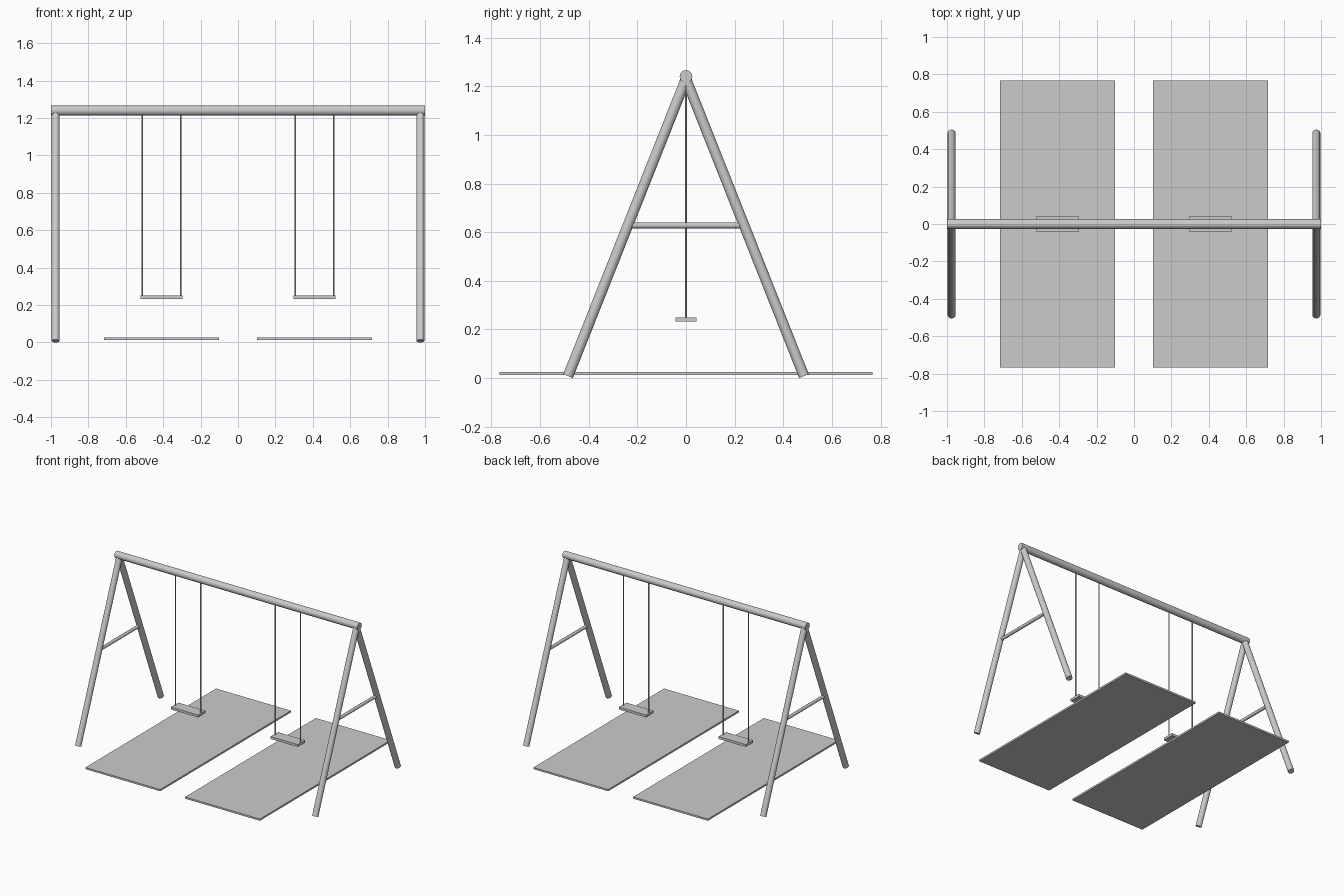
import bpy
from mathutils import Vector

cube = bpy.data.objects.get("Cube")
if cube:
    bpy.data.objects.remove(cube, do_unlink=True)

# One plain grey for the whole set
grey = bpy.data.materials.new("light_grey")
grey.use_nodes = True
colour = (0.6, 0.6, 0.6, 1)
grey.diffuse_color = colour
grey.node_tree.nodes["Principled BSDF"].inputs["Base Color"].default_value = colour


def finish(name):
    obj = bpy.context.object
    obj.name = name
    obj.data.materials.append(grey)
    return obj


def tube(name, start, end, radius, sides=16):
    """Straight round bar between two points."""
    a, b = Vector(start), Vector(end)
    bpy.ops.mesh.primitive_cylinder_add(
        vertices=sides, radius=radius, depth=(b - a).length, location=(a + b) / 2,
        rotation=(b - a).to_track_quat('Z', 'Y').to_euler())
    return finish(name)


def box(name, centre, size):
    bpy.ops.mesh.primitive_cube_add(size=1, location=centre)
    obj = finish(name)
    obj.scale = size
    return obj


# Top beam
beam_z = 1.24
tube("top_beam", (-1, 0, beam_z), (1, 0, beam_z), 0.026)

for side, s in (("left", 1), ("right", -1)):
    # A-frame: two splayed legs and a cross bar
    x = s * 0.975
    for end, d in (("front", -1), ("back", 1)):
        tube(f"{side}_{end}_leg", (x, d * 0.485, 0.008), (x, 0, beam_z - 0.01), 0.0215)
    tube(f"{side}_cross_bar", (x, -0.24, 0.628), (x, 0.24, 0.628), 0.012)

    # Swing: seat hung on two ropes
    mid = s * 0.41
    box(f"{side}_seat", (mid, 0, 0.241), (0.224, 0.086, 0.018))
    for rope, d in (("outer", s), ("inner", -s)):
        rx = mid + d * 0.103
        tube(f"{side}_{rope}_rope", (rx, 0, 0.24), (rx, 0, beam_z), 0.004, 8)

    # Ground mat under the swing
    box(f"{side}_mat", (mid, 0, 0.019), (0.615, 1.535, 0.013))
